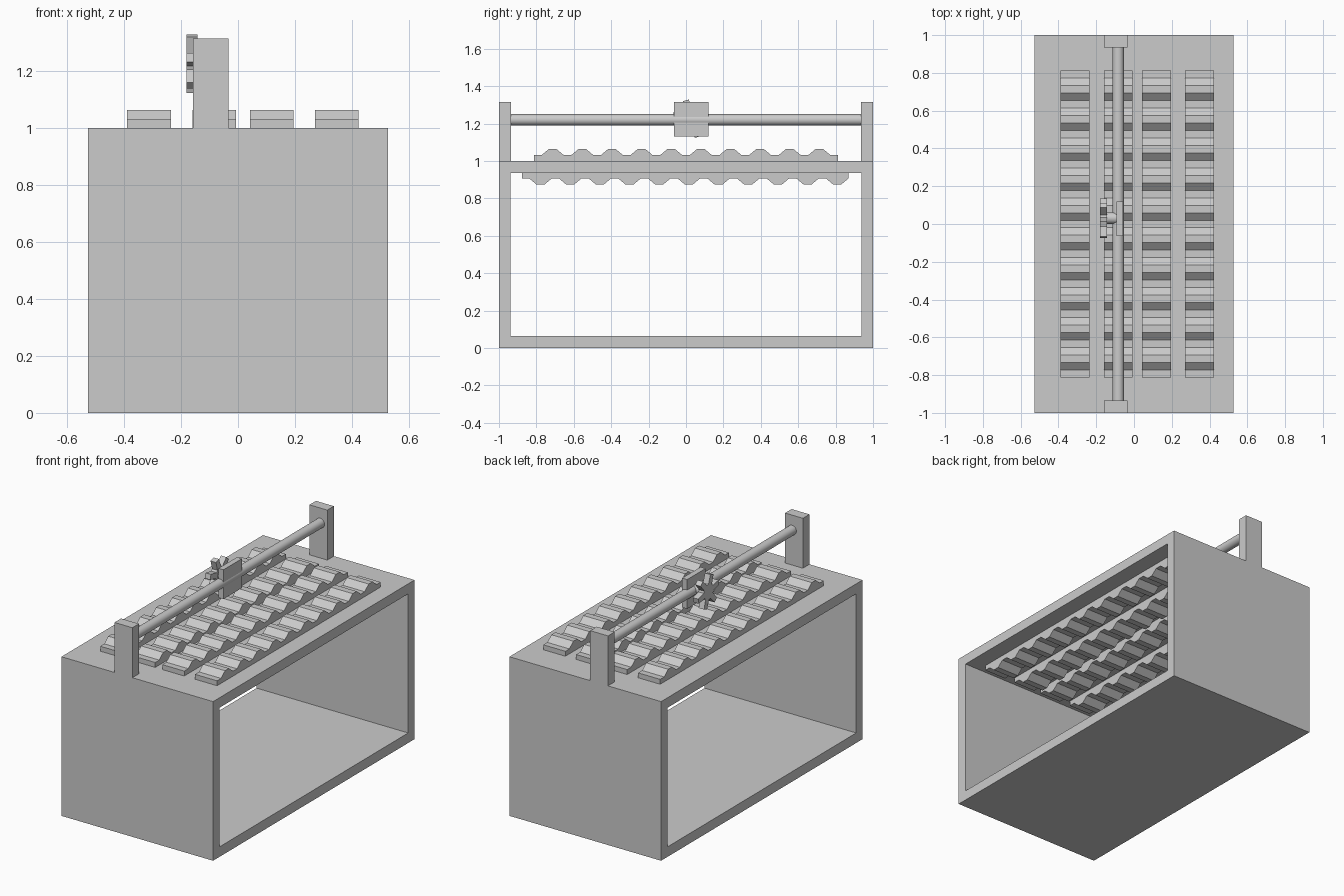
import bpy, math

cube = bpy.data.objects.get("Cube")
if cube:
    bpy.data.objects.remove(cube)

grey = bpy.data.materials.new("plain grey")
grey.use_nodes = True
COLOUR = (0.6, 0.6, 0.6, 1)
grey.diffuse_color = COLOUR
grey.node_tree.nodes["Principled BSDF"].inputs["Base Color"].default_value = COLOUR


def prism(name, profile, x0, x1):
    """Extrude a closed (y, z) outline from x0 to x1."""
    n = len(profile)
    verts = [(x, y, z) for x in (x0, x1) for y, z in profile]
    faces = [tuple(range(n))[::-1], tuple(range(n, 2 * n))]
    faces += [(i, (i + 1) % n, n + (i + 1) % n, n + i) for i in range(n)]
    mesh = bpy.data.meshes.new(name)
    mesh.from_pydata(verts, [], faces)
    obj = bpy.data.objects.new(name, mesh)
    bpy.context.collection.objects.link(obj)
    mesh.materials.append(grey)
    # consistent outward normals
    bpy.context.view_layer.objects.active = obj
    bpy.ops.object.select_all(action='DESELECT')
    obj.select_set(True)
    bpy.ops.object.mode_set(mode='EDIT')
    bpy.ops.mesh.select_all(action='SELECT')
    bpy.ops.mesh.normals_make_consistent(inside=False)
    bpy.ops.object.mode_set(mode='OBJECT')
    return obj


def box(name, x0, x1, y0, y1, z0, z1):
    return prism(name, [(y0, z0), (y1, z0), (y1, z1), (y0, z1)], x0, x1)


def cylinder(name, radius, length, location, rotation):
    bpy.ops.mesh.primitive_cylinder_add(vertices=32, radius=radius, depth=length,
                                        location=location, rotation=rotation)
    obj = bpy.context.object
    obj.name = name
    obj.data.materials.append(grey)
    bpy.ops.object.shade_smooth_by_angle(angle=math.radians(40))
    return obj


# Housing: a rectangular tube open at both long sides
W, T = 0.527, 0.063
frame = prism("housing", [(-1, 0), (1, 0), (1, 1), (-1, 1)], -W, W)
cutter = box("housing_cutter", -1, 1, T - 1, 1 - T, T, 1 - T)
cutter.hide_render = True
cut = frame.modifiers.new("opening", 'BOOLEAN')
cut.object, cut.operation, cut.solver = cutter, 'DIFFERENCE', 'EXACT'
bpy.context.view_layer.objects.active = frame
bpy.ops.object.modifier_apply(modifier=cut.name)
bpy.data.objects.remove(cutter)


# Ridged strips: low, rise, high, fall, repeated along y
def ridged_strip(name, x0, x1, start, end, segments, base, direction):
    step = (end - start) / segments
    heights = (0.031, 0.031, 0.064, 0.064)
    edge = [(start + i * step, base + direction * heights[i % 4])
            for i in range(segments + 1)]
    return prism(name, [(start, base)] + edge + [(end, base)], x0, x1)


for i, x in enumerate((-0.389, -0.16, 0.042, 0.27)):
    ridged_strip(f"top_ridged_strip_{i + 1}", x, x + 0.153, -0.812, 0.812, 41, 1, 1)
    ridged_strip(f"under_ridged_strip_{i + 1}", x, x + 0.153, -0.877, 0.868, 44, 1 - T, -1)

# End posts and the rail between them
ROD_X, ROD_Z = -0.083, 1.22
for name, y0, y1 in (("front_post", -1, -0.935), ("back_post", 0.935, 1)):
    box(name, -0.158, -0.034, y0, y1, 1, 1.314)
cylinder("rail", 0.03, 1.88, (ROD_X, 0, ROD_Z), (math.pi / 2, 0, 0))

# Carriage plate with a short axle
HUB_Y, HUB_Z = 0.031, 1.226
box("carriage_plate", -0.092, -0.057, -0.063, 0.12, 1.13, 1.314)
cylinder("axle", 0.03, 0.07, (-0.12, HUB_Y, HUB_Z), (0, math.pi / 2, 0))

# Toothed wheel on the axle
outline = []
for k in range(6):
    a = math.radians(108 + 60 * k)
    for r, side in ((0.045, -0.018), (0.103, -0.016), (0.103, 0.016), (0.045, 0.018)):
        outline.append((HUB_Y + r * math.cos(a) - side * math.sin(a),
                        HUB_Z + r * math.sin(a) + side * math.cos(a)))
prism("toothed_wheel", outline, -0.18, -0.142)
